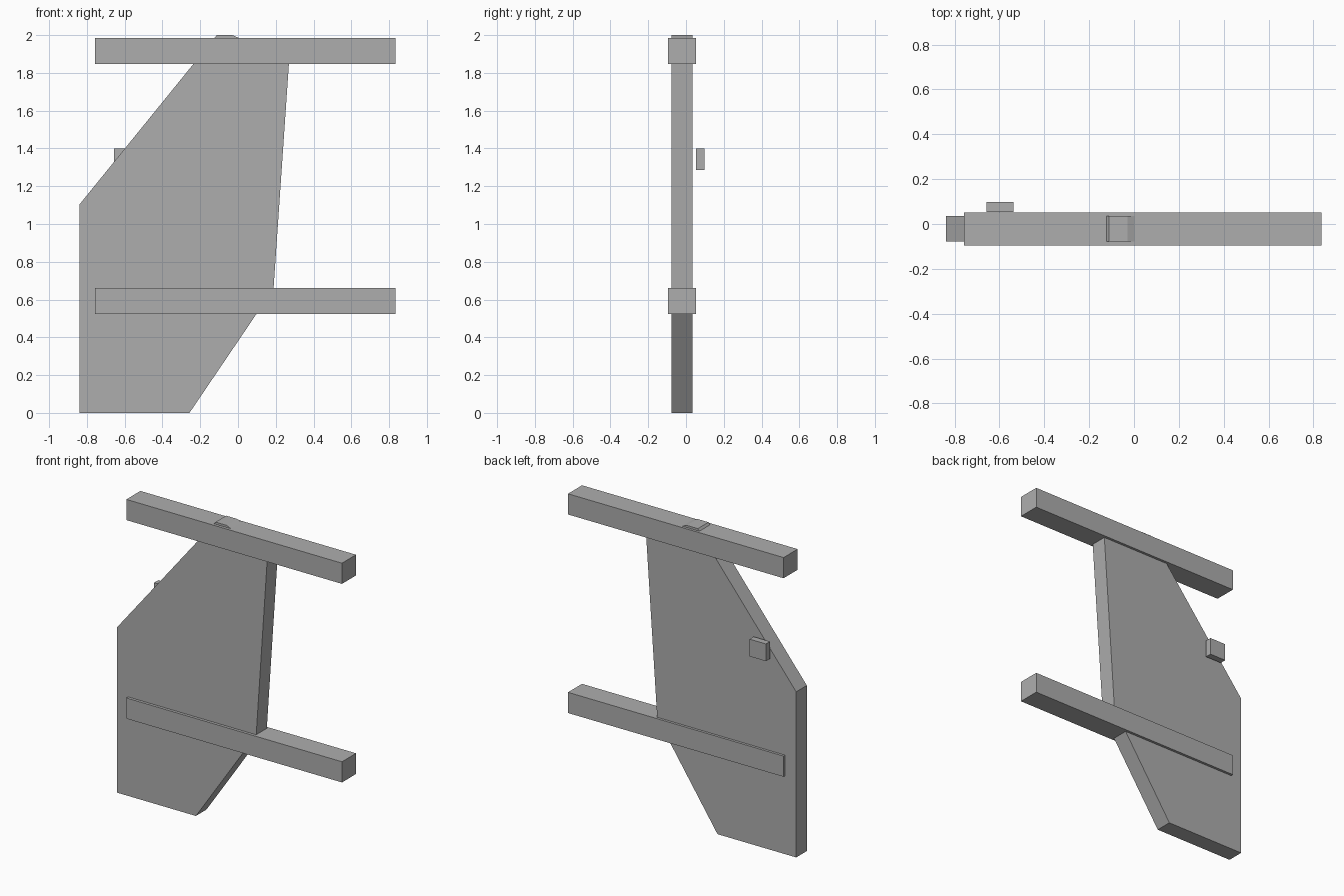
import bpy
import bmesh

cube = bpy.data.objects.get("Cube")
if cube:
    bpy.data.objects.remove(cube, do_unlink=True)

# Single flat grey
grey = bpy.data.materials.new("plain_grey")
grey.use_nodes = True
colour = (0.42, 0.42, 0.42, 1)
grey.diffuse_color = colour
grey.node_tree.nodes["Principled BSDF"].inputs["Base Color"].default_value = colour


def extrude_profile(name, profile, y_front, y_back):
    """Extrude an outline in the XZ plane from y_front to y_back."""
    bm = bmesh.new()
    face = bm.faces.new([bm.verts.new((x, y_front, z)) for x, z in profile])
    result = bmesh.ops.extrude_face_region(bm, geom=[face])
    moved = [v for v in result["geom"] if isinstance(v, bmesh.types.BMVert)]
    bmesh.ops.translate(bm, verts=moved, vec=(0, y_back - y_front, 0))
    bmesh.ops.recalc_face_normals(bm, faces=bm.faces)
    mesh = bpy.data.meshes.new(name)
    bm.to_mesh(mesh)
    bm.free()
    mesh.materials.append(grey)
    obj = bpy.data.objects.new(name, mesh)
    bpy.context.collection.objects.link(obj)
    return obj


def box(name, x0, x1, y0, y1, z0, z1):
    return extrude_profile(name, [(x0, z0), (x1, z0), (x1, z1), (x0, z1)], y0, y1)


# Fin plate, running through both bars and peaking just above the upper one
fin_outline = [
    (-0.838, 0), (-0.257, 0), (0.188, 0.657), (0.273, 1.90),
    (0.005, 1.985), (-0.03, 2.0), (-0.112, 2.0), (-0.838, 1.105),
]
extrude_profile("fin_plate", fin_outline, -0.077, 0.035)

# Horizontal bars
for name, bottom in (("lower_bar", 0.523), ("upper_bar", 1.848)):
    box(name, -0.757, 0.835, -0.096, 0.052, bottom, bottom + 0.138)

# Small block behind the sloping edge
box("rear_block", -0.657, -0.538, 0.054, 0.097, 1.285, 1.4)
